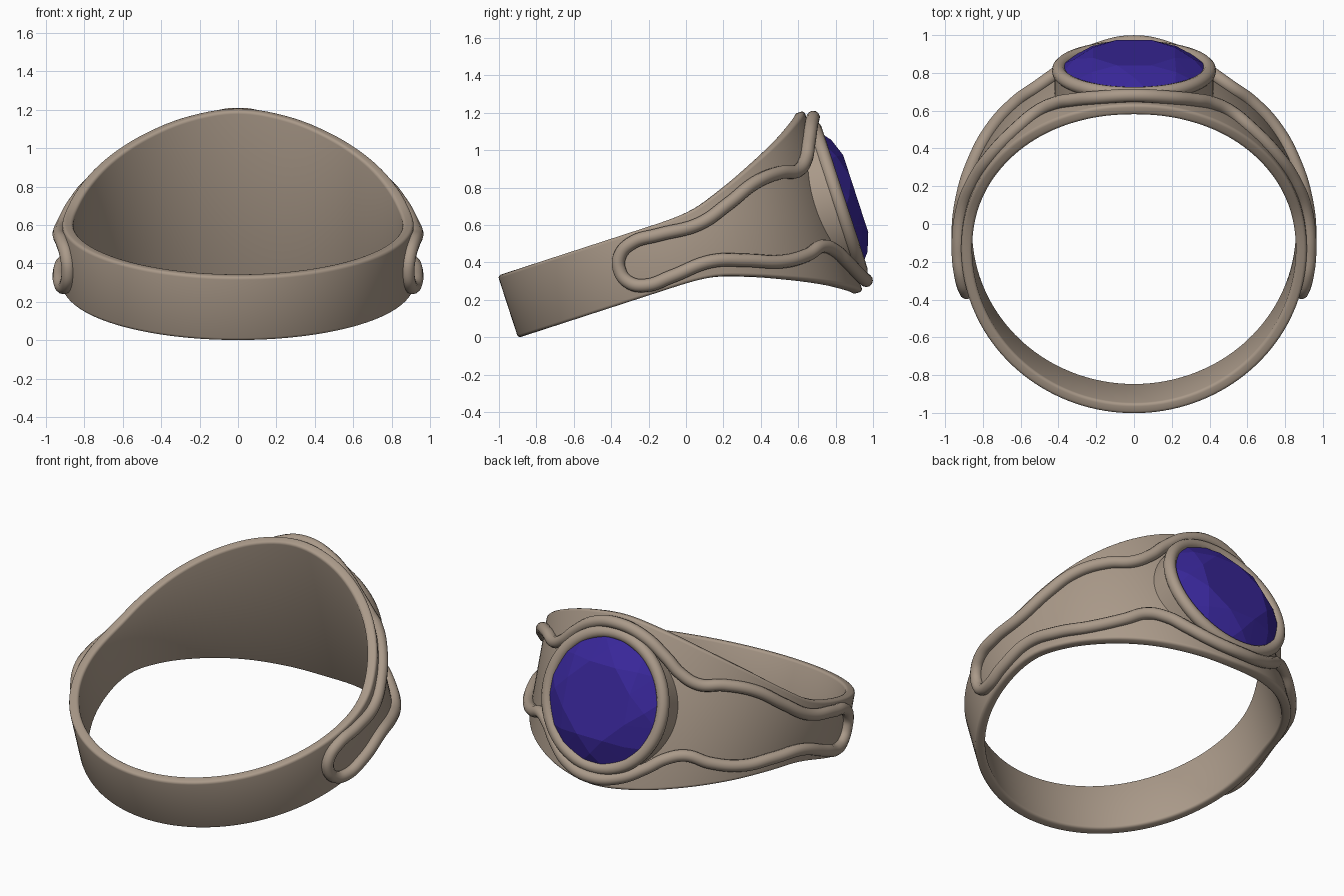
import bpy, bmesh, math
from math import sin, cos, radians, pi
from mathutils import Vector

if "Cube" in bpy.data.objects:
    bpy.data.objects.remove(bpy.data.objects["Cube"])

TILT = radians(18)           # the whole ring leans about x
CY, CZ = 0.06, 0.449         # ring centre in the leaning frame
R_IN, R_OUT = 0.857, 0.915


def material(name, col):
    m = bpy.data.materials.new(name)
    m.diffuse_color = (*col, 1)
    m.use_nodes = True
    m.node_tree.nodes["Principled BSDF"].inputs["Base Color"].default_value = m.diffuse_color
    return m


METAL = material("metal", (0.40, 0.32, 0.25))
STONE = material("stone", (0.04, 0.02, 0.32))


def finish(ob, mat, smooth=True):
    ob.rotation_euler.x = TILT
    ob.data.materials.append(mat)
    bpy.ops.object.select_all(action='DESELECT')
    ob.select_set(True)
    bpy.context.view_layer.objects.active = ob
    if smooth:
        bpy.ops.object.shade_smooth_by_angle(angle=radians(45))
    return ob


def add_bmesh(name, bm, mat, smooth=True):
    bmesh.ops.recalc_face_normals(bm, faces=bm.faces)
    me = bpy.data.meshes.new(name)
    bm.to_mesh(me)
    bm.free()
    ob = bpy.data.objects.new(name, me)
    bpy.context.collection.objects.link(ob)
    return finish(ob, mat, smooth)


def skin(bm, rings, close_rows=True, close_cols=True):
    vs = [[bm.verts.new(p) for p in ring] for ring in rings]
    n, k = len(vs), len(vs[0])
    for i in range(n if close_rows else n - 1):
        for j in range(k if close_cols else k - 1):
            a, b = vs[i], vs[(i + 1) % n]
            bm.faces.new((a[j], a[(j + 1) % k], b[(j + 1) % k], b[j]))


# half width of the band against angle (90 = the stone side)
WIDTH = [(-90, .175), (-5, .175), (11, .187), (24, .245), (40, .33),
         (57, .412), (73, .475), (90, .507), (107, .475)]


def half_width(a):
    def slope(i):
        (x0, y0), (x1, y1) = WIDTH[max(i - 1, 0)], WIDTH[min(i + 1, len(WIDTH) - 1)]
        return (y1 - y0) / (x1 - x0)
    for i in range(len(WIDTH) - 1):
        (x0, y0), (x1, y1) = WIDTH[i], WIDTH[i + 1]
        if x0 <= a <= x1:
            if i == 0:
                return y0
            d = x1 - x0
            t = (a - x0) / d
            m0 = 0 if i == 1 else slope(i)
            m1 = slope(i + 1)
            return ((2*t**3 - 3*t*t + 1) * y0 + (t**3 - 2*t*t + t) * d * m0
                    + (3*t*t - 2*t**3) * y1 + (t**3 - t*t) * d * m1)


# band: rounded rectangular section swept round, widening toward the stone
rings = []
SEG, B = 144, 0.016
for s in range(SEG):
    ang = 2 * pi * s / SEG
    h = half_width(math.degrees(math.asin(max(-1, min(1, sin(ang))))))
    ring = []
    for cr, cz, start in ((R_OUT - B, h - B, 0), (R_IN + B, h - B, 90),
                          (R_IN + B, B - h, 180), (R_OUT - B, B - h, 270)):
        for q in range(4):
            t = radians(start + 30 * q)
            r, o = cr + B * cos(t), cz + B * sin(t)
            ring.append((r * cos(ang), CY + r * sin(ang), CZ + o))
    rings.append(ring)
bm = bmesh.new()
skin(bm, rings)
add_bmesh("band", bm, METAL)

# raised wire: one closed loop, mirrored in both directions from a quarter path
quarter = [(-18, 0), (-16.3, .075), (-11, .12), (-2, .117), (12, .105), (24, .16),
           (36, .222), (48, .232), (57, .212), (64, .255), (70, .33), (79, .42), (90, .458)]


def on_band(a, o, side):
    r = 0.93 + 0.02 * max(0, (a - 50) / 40)
    return Vector((side * r * cos(radians(a)), CY + r * sin(radians(a)), CZ + o))


path = [on_band(a, o, 1) for a, o in quarter]
path += [on_band(a, o, -1) for a, o in quarter[-2::-1]]
path += [on_band(a, -o, -1) for a, o in quarter[1:]]
path += [on_band(a, -o, 1) for a, o in quarter[-2:0:-1]]
cu = bpy.data.curves.new("raised_wire", 'CURVE')
cu.dimensions = '3D'
cu.bevel_depth = 0.036
cu.bevel_resolution = 4
cu.resolution_u = 8
sp = cu.splines.new('BEZIER')
sp.bezier_points.add(len(path) - 1)
for bp, p in zip(sp.bezier_points, path):
    bp.co = p
    bp.handle_left_type = bp.handle_right_type = 'AUTO'
sp.use_cyclic_u = True
wire = bpy.data.objects.new("raised_wire", cu)
bpy.context.collection.objects.link(wire)
finish(wire, METAL, smooth=False)
bpy.ops.object.convert(target='MESH')
bpy.ops.object.shade_smooth_by_angle(angle=radians(60))

# setting: wall from the band's outer surface up to the stone's rim
bm = bmesh.new()
rings = []
for i in range(64):
    t = 2 * pi * i / 64
    x, z = cos(t), sin(t)
    base = CY + math.sqrt(0.905 ** 2 - (0.42 * x) ** 2)
    rings.append([(0.42 * x, base, CZ + 0.42 * z), (0.42 * x, 1.0, CZ + 0.42 * z),
                  (0.3 * x, 1.0, CZ + 0.3 * z)])
skin(bm, rings, close_cols=False)
add_bmesh("setting_wall", bm, METAL)

# rounded rim around the stone
bm = bmesh.new()
rings = []
for i in range(64):
    t = 2 * pi * i / 64
    rings.append([((0.398 + 0.037 * cos(q * pi / 6)) * cos(t), 1.0 + 0.037 * sin(q * pi / 6),
                   CZ + (0.398 + 0.037 * cos(q * pi / 6)) * sin(t)) for q in range(12)])
skin(bm, rings)
add_bmesh("setting_rim", bm, METAL)

# faceted stone: hull of an octagonal table, kite corners and girdle
bm = bmesh.new()
for n, r, y, off in ((8, .235, 1.10, .5), (8, .315, 1.064, 0), (16, .388, 1.01, .5), (16, .38, .985, .5)):
    for i in range(n):
        t = 2 * pi * (i + off) / n
        bm.verts.new((r * cos(t), y, CZ + r * sin(t)))
bmesh.ops.convex_hull(bm, input=bm.verts)
bmesh.ops.dissolve_limit(bm, angle_limit=0.01, verts=bm.verts, edges=bm.edges)
add_bmesh("stone", bm, STONE, smooth=False)
